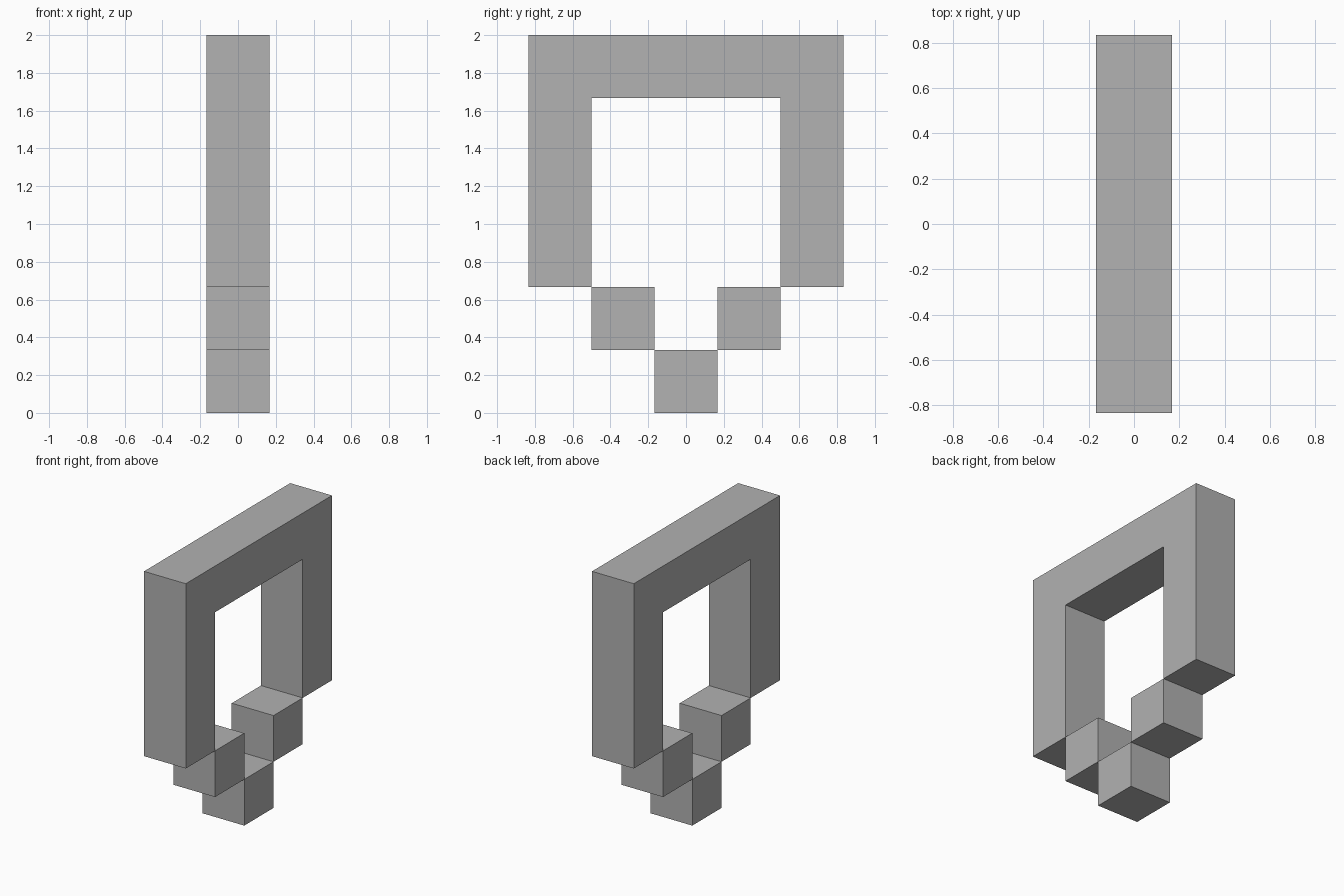
import bpy
import bmesh

cube = bpy.data.objects.get("Cube")
if cube:
    bpy.data.objects.remove(cube, do_unlink=True)

U = 1 / 3  # block size

grey = bpy.data.materials.new("plain_grey")
grey.use_nodes = True
colour = (0.445, 0.445, 0.445, 1)
grey.diffuse_color = colour
grey.node_tree.nodes["Principled BSDF"].inputs["Base Color"].default_value = colour


def extruded(name, profile):
    """Extrude a y-z outline, in block units, one block wide along x."""
    bm = bmesh.new()
    face = bm.faces.new([bm.verts.new((-U / 2, y * U, z * U)) for y, z in profile])
    new = bmesh.ops.extrude_face_region(bm, geom=[face])["geom"]
    verts = [v for v in new if isinstance(v, bmesh.types.BMVert)]
    bmesh.ops.translate(bm, verts=verts, vec=(U, 0, 0))
    bmesh.ops.recalc_face_normals(bm, faces=bm.faces)
    mesh = bpy.data.meshes.new(name)
    bm.to_mesh(mesh)
    bm.free()
    mesh.materials.append(grey)
    obj = bpy.data.objects.new(name, mesh)
    bpy.context.collection.objects.link(obj)
    return obj


def block(name, y, z):
    """One cube centred on y with its base at z, in block units."""
    return extruded(name, [(y - .5, z), (y + .5, z), (y + .5, z + 1), (y - .5, z + 1)])


# Square arch: two legs joined by the top bar
half = [(2.5, 6), (2.5, 2), (1.5, 2), (1.5, 5)]
extruded("arch", half + [(-y, z) for y, z in reversed(half)])

# Stepped blocks under the arch
block("front_step_block", -1, 1)
block("back_step_block", 1, 1)
block("bottom_block", 0, 0)
